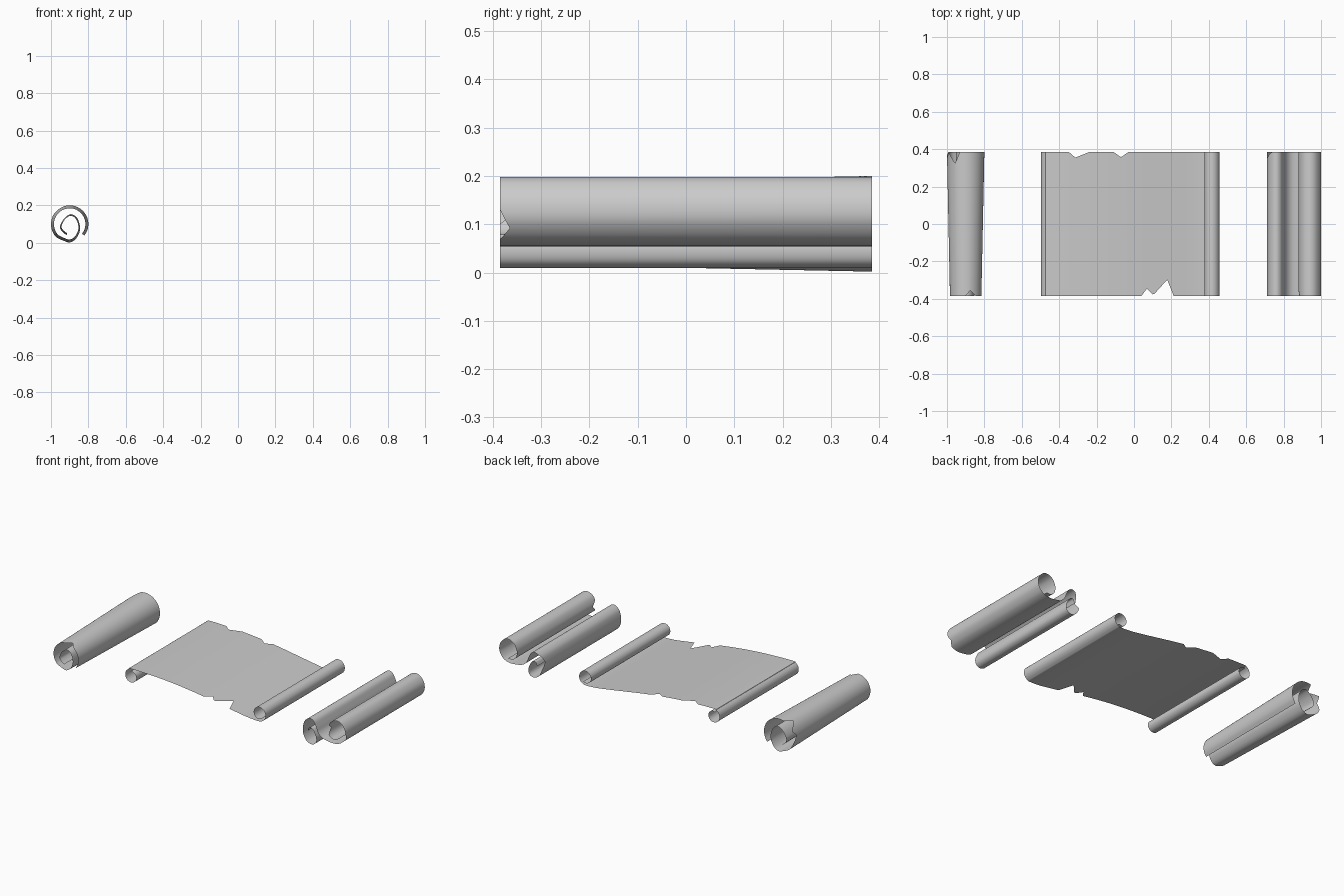
import bpy, math
from mathutils import Vector

if "Cube" in bpy.data.objects:
    bpy.data.objects.remove(bpy.data.objects["Cube"])

HALF = 0.385  # half the parchment width along y


def arc(cx, cz, r0, r1, a0, a1, n=12):
    """Spiral points around a centre, angles in degrees."""
    out = []
    for i in range(n + 1):
        t = i / n
        r, a = r0 + (r1 - r0) * t, math.radians(a0 + (a1 - a0) * t)
        out.append((cx + r * math.cos(a), cz + r * math.sin(a)))
    return out


def smooth_profile(pts, steps=6):
    """Catmull-Rom samples through the profile points."""
    p = [Vector(q) for q in pts]
    p = [2 * p[0] - p[1]] + p + [2 * p[-1] - p[-2]]
    out = []
    for i in range(1, len(p) - 2):
        a, b, c, d = p[i - 1:i + 3]
        for k in range(steps):
            t = k / steps
            out.append(0.5 * (2 * b + (c - a) * t + (2 * a - 5 * b + 4 * c - d) * t * t
                              + (3 * b - a - 3 * c + d) * t ** 3))
    return out + [p[-2]]


def depth(tears, s):
    """Tear depth at arc position s; each tear is (start, tip, end, depth)."""
    d = 0
    for a, m, b, h in tears:
        if a < s < b:
            d = max(d, h * ((s - a) / (m - a) if s < m else (b - s) / (b - m)))
    return d


def parchment(name, pts, origin, front, back, taper=1.0, pivot=(0, 0)):
    """Sheet extruded along y; tears are measured from the point nearest origin."""
    prof = smooth_profile(pts)
    s = [0.0]
    for a, b in zip(prof, prof[1:]):
        s.append(s[-1] + (b - a).length)
    o = min(range(len(prof)), key=lambda i: (prof[i] - Vector(origin)).length)
    s = [v - s[o] for v in s]
    # exact samples at tear corners
    keys = set(s) | {v for t in front + back for v in t[:3] if s[0] < v < s[-1]}
    verts = []
    for k in sorted(keys):
        j = max(1, next(i for i in range(len(s)) if s[i] >= k))
        t = (k - s[j - 1]) / (s[j] - s[j - 1])
        q = prof[j - 1].lerp(prof[j], t)
        for y in (-HALF + depth(front, k), HALF - depth(back, k)):
            f = taper + (1 - taper) * (y + HALF) / (2 * HALF)
            verts.append((pivot[0] + (q[0] - pivot[0]) * f, y,
                          pivot[1] + (q[1] - pivot[1]) * f))
    n = len(verts) // 2
    faces = [(2 * i, 2 * i + 1, 2 * i + 3, 2 * i + 2) for i in range(n - 1)]
    me = bpy.data.meshes.new(name)
    me.from_pydata(verts, [], faces)
    me.flip_normals()
    ob = bpy.data.objects.new(name, me)
    bpy.context.collection.objects.link(ob)
    me.shade_smooth()
    return ob


# Tightly rolled, tapered scroll on the left
roll = arc(-0.90, 0.10, 0.1, 0.1, -38, 225, 14)
roll += [(-0.93, 0.01), (-0.90, 0.002), (-0.87, 0.018), (-0.848, 0.055), (-0.846, 0.095),
         (-0.862, 0.135), (-0.893, 0.153), (-0.925, 0.135), (-0.948, 0.10), (-0.95, 0.075),
         (-0.935, 0.055), (-0.915, 0.041)]
parchment("rolled_scroll", roll, (-0.90, 0.20),
          [(-0.07, -0.03, 0.0, 0.03)],
          [(0.03, 0.06, 0.11, 0.06), (0.11, 0.14, 0.2, 0.03)],
          taper=0.84, pivot=(-0.90, 0.10))

# Open sheet: left end curls under, right end curls over
sheet = arc(-0.455, 0.099, 0.028, 0.046, 470, 90, 14)
sheet += [(-0.3, 0.141), (-0.15, 0.13), (0, 0.112), (0.12, 0.093), (0.25, 0.072), (0.34, 0.059)]
sheet += arc(0.413, 0.102, 0.047, 0.032, -90, 300, 14)
parchment("open_scroll", sheet, (0, 0.112),
          [(0.04, 0.07, 0.11, 0.04), (0.10, 0.18, 0.215, 0.087)],
          [(-0.35, -0.315, -0.24, 0.03), (-0.11, -0.07, -0.03, 0.028)])

# Double roll on the right, S-shaped section
double = [(0.742, 0.085), (0.755, 0.108), (0.775, 0.105), (0.792, 0.08), (0.802, 0.05),
          (0.795, 0.022), (0.77, 0.009), (0.738, 0.02), (0.716, 0.052), (0.71, 0.09),
          (0.72, 0.135), (0.74, 0.158), (0.763, 0.165), (0.785, 0.153), (0.801, 0.122),
          (0.815, 0.09), (0.84, 0.068), (0.88, 0.058)]
double += [(0.93, 0.055), (0.97, 0.07), (0.994, 0.1), (1.0, 0.13), (0.992, 0.162),
           (0.968, 0.19), (0.938, 0.198), (0.905, 0.185), (0.885, 0.155), (0.88, 0.125),
           (0.888, 0.097), (0.91, 0.08), (0.94, 0.08)]
parchment("double_scroll", double, (1.0, 0.13),
          [(-0.07, -0.04, 0.0, 0.02), (0.17, 0.2, 0.23, 0.035)],
          [(-0.46, -0.42, -0.36, 0.035)])
